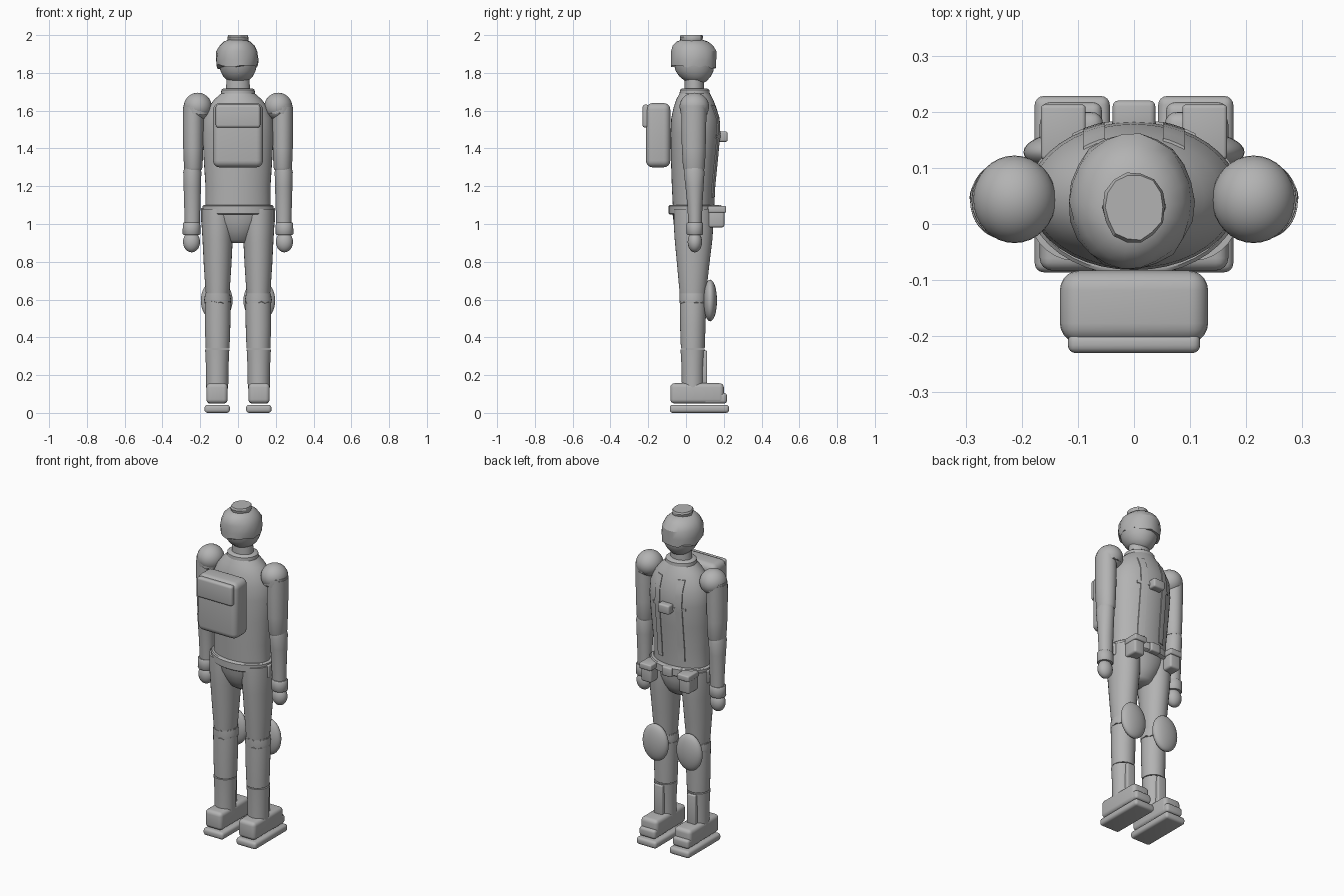
import bpy, bmesh, math, random

random.seed(4)
grey = bpy.data.materials.new("matte grey")
grey.diffuse_color = (0.45, 0.45, 0.45, 1)


def finish(name, bm, angle=40):
    bmesh.ops.recalc_face_normals(bm, faces=bm.faces[:])
    me = bpy.data.meshes.new(name)
    bm.to_mesh(me)
    bm.free()
    ob = bpy.data.objects.new(name, me)
    bpy.context.collection.objects.link(ob)
    me.materials.append(grey)
    bpy.ops.object.select_all(action='DESELECT')
    ob.select_set(True)
    bpy.context.view_layer.objects.active = ob
    bpy.ops.object.shade_smooth_by_angle(angle=math.radians(angle))
    return ob


def loft(name, rings, x=0.0, seg=32, ragged_bottom=0.0, ragged=0.0, angle=40):
    """Stack of ellipses, each (z, x radius, y centre, y radius)."""
    bm = bmesh.new()
    loops = []
    for i, (z, rx, cy, ry) in enumerate(rings):
        loop = []
        for k in range(seg):
            a = 2 * math.pi * k / seg
            dz = random.uniform(-1, 1) * ragged_bottom if i == 0 else 0
            f = 1 + random.uniform(-1, 1) * ragged
            loop.append(bm.verts.new((x + rx * f * math.cos(a), cy + ry * f * math.sin(a), z + dz)))
        loops.append(loop)
    for lo, hi in zip(loops, loops[1:]):
        for k in range(seg):
            n = (k + 1) % seg
            bm.faces.new((lo[k], lo[n], hi[n], hi[k]))
    bm.faces.new(loops[0][::-1])
    bm.faces.new(loops[-1])
    return finish(name, bm, angle)


def box(name, x, y, z, bevel=0.01, segments=3):
    """Rounded box from (min, max) ranges."""
    bm = bmesh.new()
    bmesh.ops.create_cube(bm, size=1)
    for v in bm.verts:
        v.co = [r[0] + (c + 0.5) * (r[1] - r[0]) for r, c in zip((x, y, z), v.co)]
    bmesh.ops.bevel(bm, geom=bm.edges[:], offset=bevel, segments=segments,
                    profile=0.5, affect='EDGES', clamp_overlap=True)
    return finish(name, bm)


def ellipsoid(name, centre, radii):
    bm = bmesh.new()
    bmesh.ops.create_uvsphere(bm, u_segments=32, v_segments=18, radius=1)
    for v in bm.verts:
        v.co = [c + r * p for c, r, p in zip(centre, radii, v.co)]
    return finish(name, bm)


# torso
TORSO = [(1.04, .172, .04, .108), (1.10, .172, .04, .11), (1.20, .172, .04, .115),
         (1.35, .182, .045, .125), (1.48, .188, .05, .132), (1.56, .182, .05, .128),
         (1.62, .155, .047, .112), (1.66, .125, .046, .097), (1.695, .085, .046, .078)]
loft("torso", TORSO, seg=40)
loft("collar", [(1.685, .082, .046, .076), (1.69, .09, .046, .08), (1.71, .088, .046, .078),
                (1.718, .078, .046, .066)])
loft("neck", [(1.69, .064, .044, .052), (1.80, .06, .044, .05)])


def torso_y(x, z):
    for a, b in zip(TORSO, TORSO[1:]):
        if a[0] <= z <= b[0]:
            t = (z - a[0]) / (b[0] - a[0])
            rx, cy, ry = (p + t * (q - p) for p, q in zip(a[1:], b[1:]))
            return cy + ry * math.sqrt(max(0, 1 - (x / rx) ** 2))
    return 0


# harness webbing that follows the chest
def strap(name, xs, zs, nx, nz):
    bm = bmesh.new()
    rows = []
    for j in range(nz + 1):
        z = zs[0] + (zs[1] - zs[0]) * j / nz
        row = []
        for i in range(nx + 1):
            x = xs[0] + (xs[1] - xs[0]) * i / nx
            row.append((bm.verts.new((x, torso_y(x, z) - .004, z)),
                        bm.verts.new((x, torso_y(x, z) + .005, z))))
        rows.append(row)
    for j in range(nz):
        for i in range(nx):
            q = (rows[j][i], rows[j][i + 1], rows[j + 1][i + 1], rows[j + 1][i])
            bm.faces.new([v[0] for v in q])
            bm.faces.new([v[1] for v in q][::-1])
    edge = (rows[0] + [r[-1] for r in rows[1:]] + rows[-1][-2::-1]
            + [r[0] for r in rows[-2:0:-1]])
    for a, b in zip(edge, edge[1:] + edge[:1]):
        bm.faces.new((a[0], b[0], b[1], a[1]))
    finish(name, bm)


strap("chest_strap", (-.11, .11), (1.455, 1.47), 14, 1)
box("chest_buckle", (-.038, .038), (.165, .22), (1.435, 1.49), .01)

# belt and pelvis
loft("belt", [(1.05, .182, .042, .128), (1.055, .188, .042, .134),
              (1.095, .188, .042, .134), (1.10, .182, .042, .128)], seg=40)
loft("pelvis", [(.90, .06, .045, .045), (.915, .075, .045, .065), (.96, .105, .045, .092),
                (1.01, .145, .042, .108), (1.06, .17, .04, .112)])
box("belt_buckle", (-.033, .033), (.15, .19), (1.045, 1.10), .008)

# backpack
box("backpack", (-.132, .132), (-.212, -.083), (1.30, 1.64), .035, 5)
box("backpack_pocket", (-.118, .118), (-.23, -.195), (1.51, 1.632), .014, 4)

# head with hair and top knot
loft("head", [(1.745, .025, .055, .03), (1.755, .052, .053, .055), (1.78, .077, .048, .082),
              (1.81, .093, .045, .1), (1.85, .102, .043, .108), (1.90, .102, .04, .108),
              (1.94, .085, .037, .09), (1.965, .05, .035, .06)])
loft("hair", [(1.832, .109, .04, .12), (1.87, .113, .04, .123), (1.915, .108, .04, .12),
              (1.945, .092, .037, .106), (1.965, .07, .034, .083), (1.976, .045, .03, .055)],
     x=-.005, seg=22, ragged_bottom=.012, ragged=.025, angle=30)
loft("hair_knot", [(1.955, .05, .03, .055), (1.975, .054, .03, .06), (1.99, .057, .03, .063),
                   (2.0, .052, .03, .058)], seg=14, ragged=.05, angle=30)

for side, s in (("left", -1), ("right", 1)):
    def n(part):
        return part + "_" + side

    def span(a, b):
        return tuple(sorted((s * a, s * b)))

    strap(n("vest_strap"), span(.052, .09), (1.14, 1.63), 3, 16)

    # arm
    ellipsoid(n("shoulder"), (s * .213, .044, 1.622), (.074, .078, .073))
    loft(n("shoulder_sleeve"), [(1.588, .067, .042, .071), (1.615, .072, .043, .075),
                                (1.63, .071, .043, .074)], x=s * .218, seg=24, ragged_bottom=.01)
    loft(n("upper_arm"), [(1.285, .044, .042, .052), (1.30, .049, .042, .058), (1.40, .053, .041, .063),
                          (1.52, .055, .041, .066), (1.62, .055, .042, .066)], x=s * .237)
    loft(n("forearm"), [(1.0, .04, .048, .036), (1.10, .043, .047, .04), (1.20, .046, .045, .048),
                        (1.275, .048, .043, .055), (1.305, .04, .042, .048)], x=s * .242)
    loft(n("cuff"), [(.943, .043, .047, .04), (.948, .047, .047, .044), (1.002, .046, .047, .044),
                     (1.007, .042, .047, .04)], x=s * .246)
    ellipsoid(n("hand"), (s * .246, .047, .905), (.045, .038, .055))

    # leg
    loft(n("thigh"), [(.63, .062, .037, .07), (.66, .065, .037, .073), (.78, .073, .038, .085),
                      (.92, .08, .04, .1), (1.0, .085, .04, .105), (1.08, .085, .04, .105)],
         x=s * .108)
    loft(n("knee_band"), [(.585, .07, .037, .071), (.60, .071, .037, .072), (.63, .066, .037, .072)],
         x=s * .108, seg=24, ragged_bottom=.008)
    ellipsoid(n("knee_pad"), (s * .113, .128, .595), (.084, .036, .11))
    loft(n("shin"), [(.34, .063, .036, .063), (.45, .067, .036, .067), (.58, .068, .037, .07),
                     (.635, .064, .037, .071)], x=s * .108)
    loft(n("boot_shaft"), [(.13, .058, .036, .058), (.25, .06, .036, .06), (.335, .064, .036, .065)],
         x=s * .11)
    box(n("shin_plate"), span(.082, .138), (.07, .112), (.14, .33), .006)

    # boot
    box(n("boot"), span(.055, .168), (-.083, .2), (.05, .157), .022, 4)
    box(n("boot_toe"), span(.057, .166), (.09, .217), (.05, .105), .016, 4)
    box(n("boot_sole"), span(.043, .177), (-.086, .228), (0, .043), .016, 4)

    # belt pouch
    box(n("pouch"), span(.092, .162), (.11, .203), (.982, 1.082), .012)
    box(n("pouch_flap"), span(.086, .166), (.115, .213), (1.06, 1.095), .007)
    box(n("hip_tab"), span(.165, .197), (.012, .07), (1.01, 1.085), .006)
